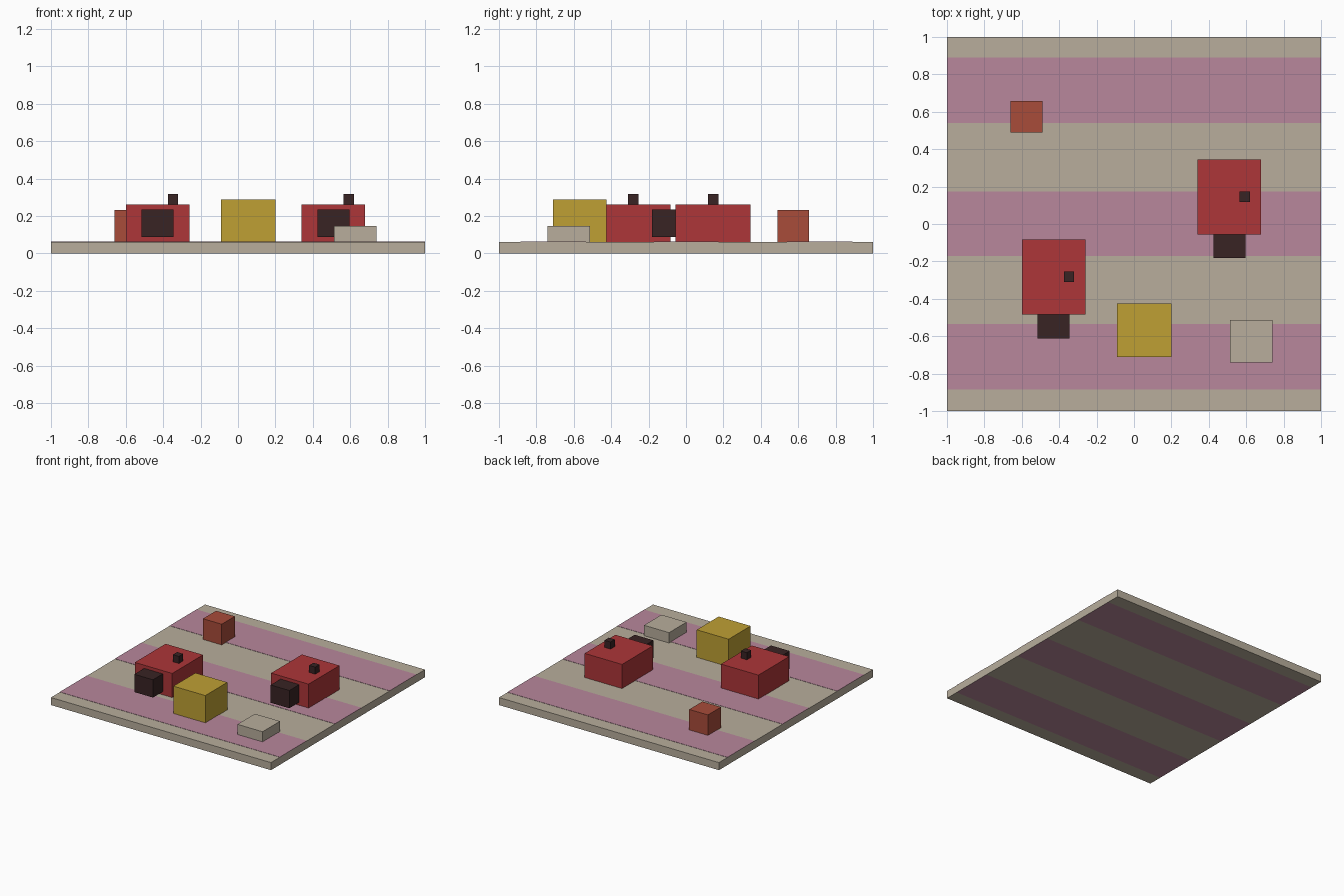
import bpy
import bmesh
from mathutils import Vector

cube = bpy.data.objects.get("Cube")
if cube:
    bpy.data.objects.remove(cube, do_unlink=True)


def material(name, rgb):
    # sRGB bytes to linear
    lin = [(c / 255 / 12.92) if c < 11 else ((c / 255 + 0.055) / 1.055) ** 2.4 for c in rgb]
    m = bpy.data.materials.new(name)
    m.use_nodes = True
    m.diffuse_color = (*lin, 1)
    m.node_tree.nodes["Principled BSDF"].inputs["Base Color"].default_value = (*lin, 1)
    return m


SAND = material("sand", (184, 174, 156))
PINK = material("dusty_pink", (184, 135, 156))
RED = material("red", (173, 54, 56))
DARK = material("dark_brown", (56, 35, 36))
GOLD = material("gold", (191, 160, 52))
RUST = material("rust", (168, 76, 58))


def box(name, lo, hi, *mats):
    lo, hi = Vector(lo), Vector(hi)
    bm = bmesh.new()
    bmesh.ops.create_cube(bm, size=1)
    for v in bm.verts:
        v.co = (lo + hi) / 2 + v.co * (hi - lo)
    mesh = bpy.data.meshes.new(name)
    bm.to_mesh(mesh)
    bm.free()
    for m in mats:
        mesh.materials.append(m)
    ob = bpy.data.objects.new(name, mesh)
    bpy.context.collection.objects.link(ob)
    return ob


GROUND = 0.062
STRIPES = [(-0.885, -0.535), (-0.17, 0.175), (0.54, 0.89)]

# Ground slab, with stripes coloured on its underside
slab = box("ground_slab", (-1, -1, 0), (1, 1, GROUND), SAND, PINK)
bm = bmesh.new()
bm.from_mesh(slab.data)
for y in [edge for pair in STRIPES for edge in pair]:
    bmesh.ops.bisect_plane(bm, geom=bm.verts[:] + bm.edges[:] + bm.faces[:],
                           plane_co=(0, y, 0), plane_no=(0, 1, 0))
bm.normal_update()
for f in bm.faces:
    y = f.calc_center_median().y
    if f.normal.z < -0.5 and any(a < y < b for a, b in STRIPES):
        f.material_index = 1
bm.to_mesh(slab.data)
bm.free()

# Raised stripes on top
for i, (a, b) in enumerate(STRIPES):
    box(f"ground_stripe_{i + 1}", (-1, a, GROUND - 0.001), (1, b, GROUND + 0.002), PINK)

# Two matching huts, each with a porch and a chimney
for side, x, y in (("right", -0.43, -0.283), ("left", 0.51, 0.145)):
    box(f"{side}_hut", (x - 0.17, y - 0.2, GROUND), (x + 0.17, y + 0.2, 0.26), RED)
    box(f"{side}_porch", (x - 0.085, y - 0.328, 0.088), (x + 0.085, y - 0.19, 0.234), DARK)
    box(f"{side}_chimney", (x + 0.055, y - 0.028, 0.255), (x + 0.11, y + 0.028, 0.318), DARK)

# Loose blocks
box("gold_block", (-0.09, -0.71, GROUND), (0.2, -0.425, 0.288), GOLD)
box("low_block", (0.513, -0.74, GROUND), (0.741, -0.513, 0.147), SAND)
box("rust_block", (-0.66, 0.488, GROUND), (-0.49, 0.658, 0.232), RUST)
